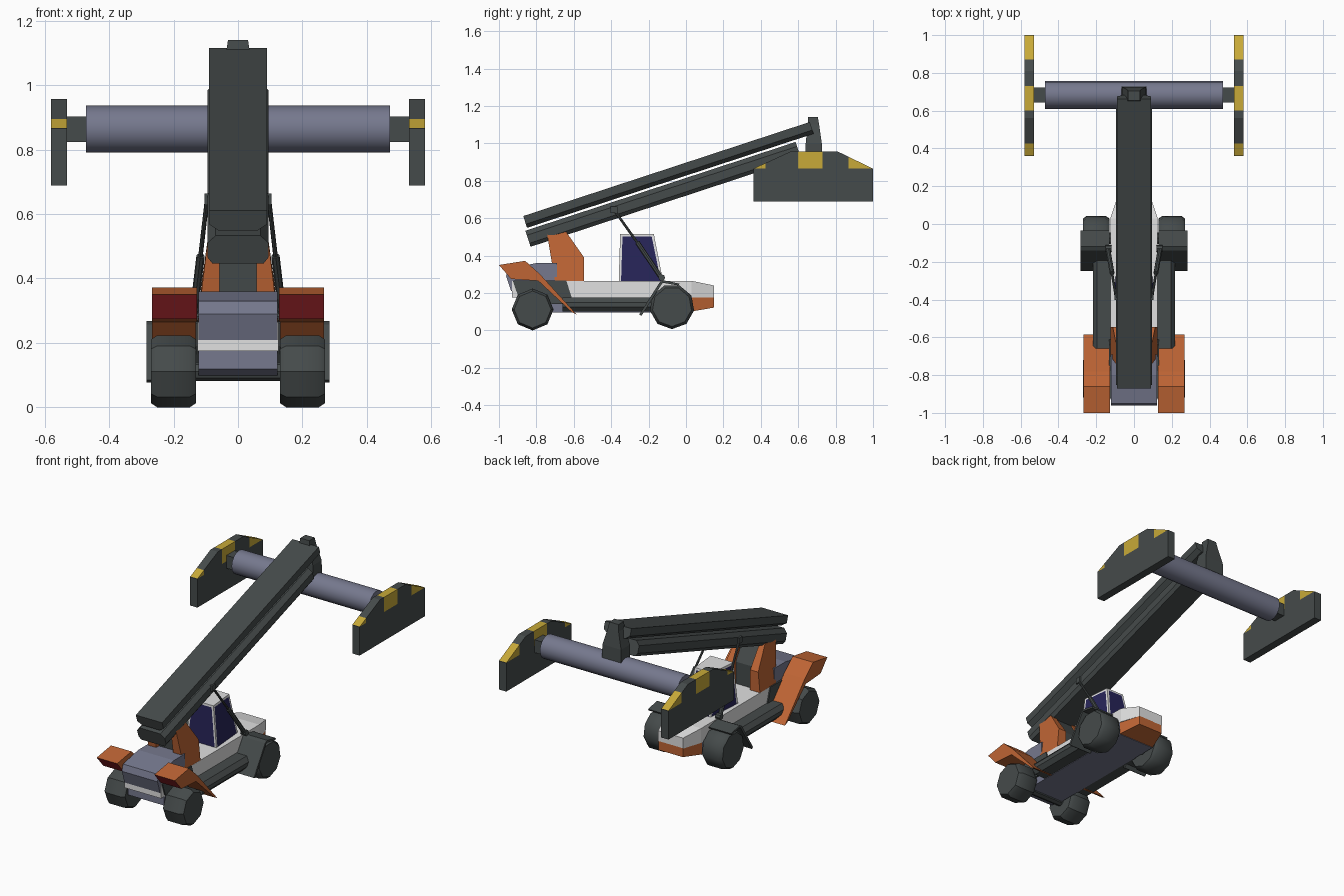
import bpy, bmesh, math
from mathutils import Vector

if "Cube" in bpy.data.objects:
    bpy.data.objects.remove(bpy.data.objects["Cube"])


def material(name, r, g, b):
    m = bpy.data.materials.new(name)
    m.diffuse_color = (r, g, b, 1)
    m.use_nodes = True
    m.node_tree.nodes["Principled BSDF"].inputs["Base Color"].default_value = m.diffuse_color
    return m


DARK = material("dark_steel", .06, .07, .07)
GREY = material("blue_grey", .18, .19, .27)
ORANGE = material("orange", .52, .13, .035)
WHITE = material("white", .75, .75, .75)
YELLOW = material("yellow", .58, .4, .04)
NAVY = material("navy_glass", .02, .018, .1)
RED = material("red", .42, .025, .03)


def finish(name, bm, mats, smooth=False):
    bmesh.ops.recalc_face_normals(bm, faces=bm.faces[:])
    me = bpy.data.meshes.new(name)
    bm.to_mesh(me)
    bm.free()
    for m in mats:
        me.materials.append(m)
    ob = bpy.data.objects.new(name, me)
    bpy.context.collection.objects.link(ob)
    if smooth:
        bpy.context.view_layer.objects.active = ob
        ob.select_set(True)
        bpy.ops.object.shade_smooth_by_angle(angle=math.radians(35))
        ob.select_set(False)
    return ob


def loft_bm(rings, mirror=False):
    """Skin a list of equal-sized rings, cap the ends, optionally copy to -x."""
    bm = bmesh.new()
    for s in ((1, -1) if mirror else (1,)):
        vs = [[bm.verts.new((s * p[0], p[1], p[2])) for p in r] for r in rings]
        n = len(vs[0])
        for a, b in zip(vs, vs[1:]):
            for i in range(n):
                j = (i + 1) % n
                bm.faces.new((a[i], a[j], b[j], b[i]))
        bm.faces.new(vs[0][::-1])
        bm.faces.new(vs[-1])
    return bm


def loft(name, rings, mat, mirror=False, smooth=False):
    return finish(name, loft_bm(rings, mirror), [mat], smooth)


def side(pts, x):
    return [(x, y, z) for y, z in pts]


def prism(name, pts, x0, x1, mat, mirror=False):
    return loft(name, [side(pts, x0), side(pts, x1)], mat, mirror)


def rect(hx, y0, y1, z, hx2=None):
    hx2 = hx if hx2 is None else hx2
    return [(-hx, y0, z), (hx, y0, z), (hx2, y1, z), (-hx2, y1, z)]


def circle(y, z, r, n, turn=0.0):
    return [(y + r * math.sin(turn + 2 * math.pi * i / n),
             z - r * math.cos(turn + 2 * math.pi * i / n)) for i in range(n)]


def rod(name, a, b, r, mat, n=8, mirror=True):
    a, b = Vector(a), Vector(b)
    d = (b - a).normalized()
    u = d.orthogonal().normalized()
    w = d.cross(u)
    ring = [r * (math.cos(2 * math.pi * i / n) * u + math.sin(2 * math.pi * i / n) * w)
            for i in range(n)]
    return loft(name, [[a + o for o in ring], [b + o for o in ring]], mat, mirror, True)


def beam(name, a, b, section):
    """Boom beam from a to b in the y-z plane, section given as (x, normal)."""
    dy, dz = b[0] - a[0], b[1] - a[1]
    l = math.hypot(dy, dz)
    ny, nz = -dz / l, dy / l
    loft(name, [[(x, p[0] + ny * n, p[1] + nz * n) for x, n in section] for p in (a, b)], DARK)


def hull(name, stations, mat):
    """Stations: y, half width, bottom z, top z."""
    loft(name, [[(-w, y, b), (w, y, b), (w, y, t), (-w, y, t)] for y, w, b, t in stations], mat)


# Body: white upper hull, grey belly, orange nose
hull("upper_hull", [(-.93, .125, .175, .265), (.03, .125, .175, .265), (.15, .085, .175, .24)], WHITE)
hull("belly", [(-.9, .122, .12, .176), (-.84, .122, .097, .176), (.02, .122, .097, .176)], GREY)
hull("nose", [(.02, .124, .1, .177), (.15, .084, .122, .177)], ORANGE)
prism("engine_cover", [(-.935, .21), (-.962, .29), (-.95, .33), (-.8, .36), (-.69, .36), (-.69, .25), (-.9, .21)],
      -.122, .122, GREY)
prism("rear_side_panel", [(-.925, .262), (-.9, .19), (-.86, .14), (-.6, .14), (-.64, .267), (-.92, .267)],
      .1, .132, DARK, True)

# Side tubes
prof = [(.12, .1), (.195, .1), (.218, .125), (.218, .15), (.195, .176), (.12, .176)]
loft("side_tank", [[(x, y, z) for x, z in prof] for y in (-.66, -.14)], DARK, True)

# Wheels and axles
for nm, y, z, r, n in (("rear_wheels", -.82, .112, .112, 8), ("front_wheels", -.075, .127, .12, 9)):
    loft(nm, [side(circle(y, z, r * k, n), x) for x, k in ((.13, .88), (.15, 1), (.25, 1), (.27, .88))],
         DARK, True, True)
    prism(nm + "_axle", circle(y, z, .03, 8), -.14, .14, DARK)

# Front mudguards
prism("mudguard", [(-.035, .25), (-.12, .268), (-.14, .258), (-.25, .085), (-.238, .078), (-.125, .255), (-.04, .24)],
      .13, .284, DARK, True)

# Rear fenders with red lamp faces
fender = [(-1, .35), (-.86, .372), (-.78, .3), (-.585, .085), (-.61, .097), (-.79, .265), (-.935, .275)]
bm = loft_bm([side(fender, .127), side(fender, .267)], True)
bmesh.ops.recalc_face_normals(bm, faces=bm.faces[:])
for f in bm.faces:
    if f.normal.y < -.6 and f.calc_center_median().y < -.95:
        f.material_index = 1
finish("rear_fender", bm, [ORANGE, RED])

# Boom support: leaning orange plates around a dark core
sup = [(-.745, .53), (-.65, .54), (-.545, .39), (-.545, .26), (-.7, .26)]
lean = lambda z: .125 - .14 * max(0, z - .3)
loft("boom_support", [side(sup, .058), [(lean(z), y, z) for y, z in sup]], ORANGE, True)
prism("support_core", [(-.7, .5), (-.65, .53), (-.57, .4), (-.57, .26), (-.68, .26)], -.058, .058, DARK)

# Cab with inset windows
bm = loft_bm([rect(.105, -.36, -.12, .25, .085), rect(.078, -.352, -.172, .515, .06)])
bmesh.ops.recalc_face_normals(bm, faces=bm.faces[:])
walls = [f for f in bm.faces if abs(f.normal.z) < .7]
bmesh.ops.inset_individual(bm, faces=walls, thickness=.018)
for f in walls:
    f.material_index = 1
finish("cab", bm, [WHITE, NAVY])

# Boom: two stacked beams
beam("upper_boom", (-.86, .58), (.672, 1.083),
     [(-.09, .033), (-.09, -.012), (-.06, -.033), (.06, -.033), (.09, -.012), (.09, .033)])
beam("lower_boom", (-.845, .49), (.6, .965),
     [(-.07, .045), (-.095, .02), (-.095, -.025), (-.08, -.045),
      (.08, -.045), (.095, -.025), (.095, .02), (.07, .045)])
loft("boom_head", [rect(.066, .64, .728, .9), rect(.064, .64, .726, 1.0), rect(.037, .65, .712, 1.1),
                   rect(.031, .653, .705, 1.14)], DARK)

# Lift rams
prism("ram_pivot", circle(-.385, .646, .025, 4, math.pi / 4), -.104, .104, DARK)
rod("ram_rod", (.096, -.385, .645), (.118, -.25, .455), .007, DARK)
rod("ram_cylinder", (.116, -.26, .47), (.138, -.135, .285), .013, DARK)
prism("ram_foot", circle(-.13, .282, .018, 8), .12, .152, DARK, True)

# Roller and its axle
loft("roller", [side(circle(.683, .863, .073, 16), x) for x in (-.471, .471)], GREY, False, True)
prism("roller_axle", circle(.683, .863, .056, 4, math.pi / 4), -.54, .54, DARK)

# End plates with yellow markings cut in
plate = [(.36, .688), (1, .688), (1, .865), (.81, .957), (.56, .957), (.36, .865)]
bm = loft_bm([side(plate, .53), side(plate, .58)], True)
cuts = [((0, y, 0), (0, 1, 0)) for y in (.425, .6, .73, .87)] + [((0, 0, .866), (0, 0, 1))]
for co, no in cuts:
    bmesh.ops.bisect_plane(bm, geom=bm.verts[:] + bm.edges[:] + bm.faces[:], plane_co=co, plane_no=no)
for f in bm.faces:
    c = f.calc_center_median()
    if c.z > .866 and (c.y < .425 or .6 < c.y < .73 or c.y > .87):
        f.material_index = 1
finish("end_plate", bm, [DARK, YELLOW])
